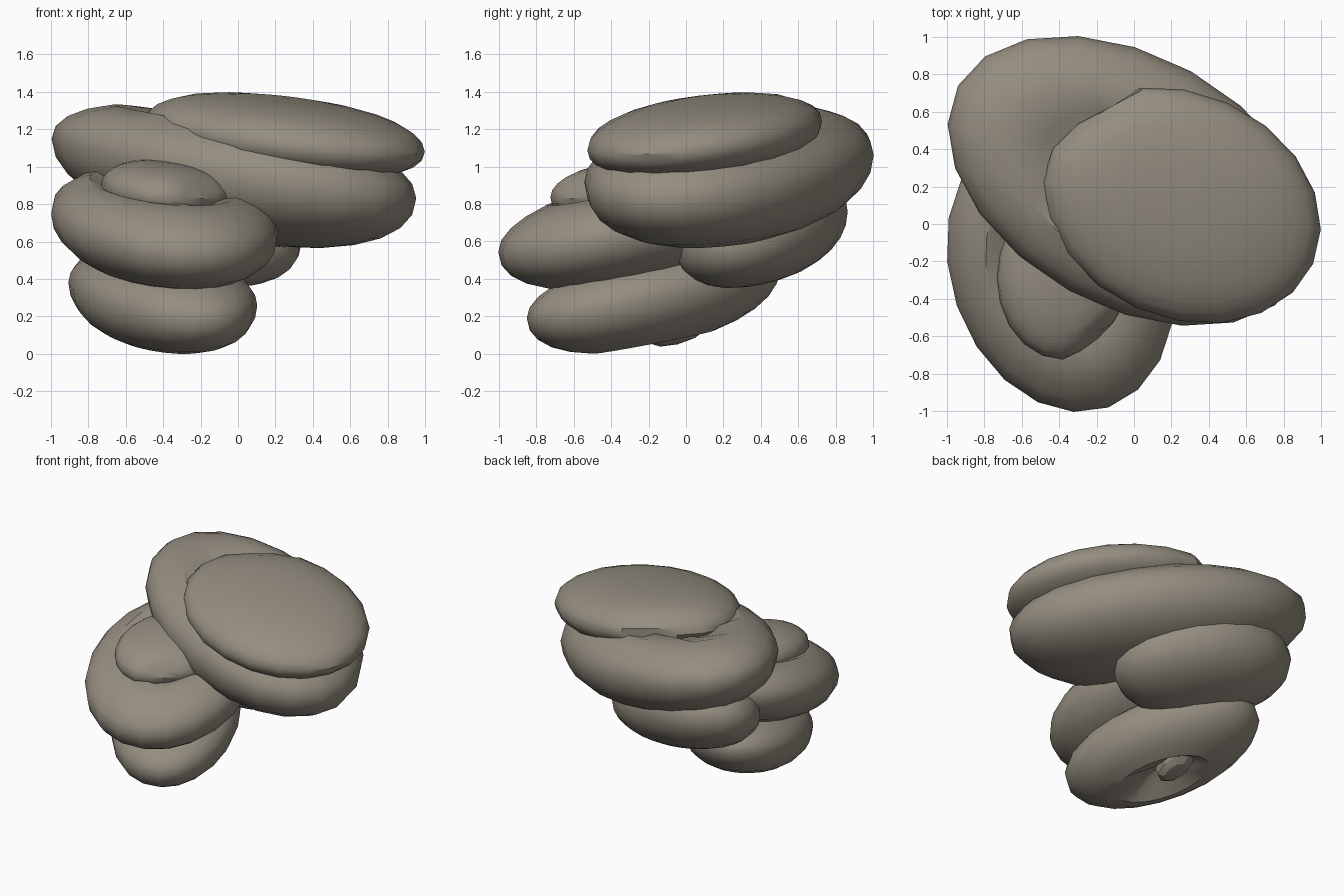
import bpy, bmesh, math, random
from mathutils import Vector

if "Cube" in bpy.data.objects:
    bpy.data.objects.remove(bpy.data.objects["Cube"])

random.seed(4)

stone = bpy.data.materials.new("warm grey stone")
stone.diffuse_color = (0.30, 0.268, 0.218, 1)
stone.use_nodes = True
stone.node_tree.nodes["Principled BSDF"].inputs["Base Color"].default_value = stone.diffuse_color
parts = []


def cushion(name, centre, radii, turn=0, slope=(0, 0), full=0.85,
            dent=0, dent_side=1, dent_size=0.5, pinch=None, seg=20, rings=14, angle=35):
    """Puffy ellipsoid: radii are long, short, height above and depth below its rim.
    Turned in plan, sheared to a slope, with an optional hollow on its top or
    bottom and a crumpled notch in its rim."""
    bm = bmesh.new()
    bmesh.ops.create_uvsphere(bm, u_segments=seg, v_segments=rings, radius=1)
    t = math.radians(turn)
    for v in bm.verts:
        x, y, z = v.co
        r = math.hypot(x, y)
        # fuller rim than a plain ellipsoid
        k = r ** (full - 1) if r > 1e-4 else 1
        x, y, rr = x * k, y * k, r * k
        up = z > 0
        z = math.copysign(abs(z) ** 0.95, z)
        # hollow with a crumpled lip
        if dent and z * dent_side > 0 and rr < dent_size:
            f = 1 - rr / dent_size
            z -= dent_side * dent * min(1, f * 1.8)
            if rr > dent_size * 0.4:
                z += random.uniform(-0.08, 0.08)
        x, y, z = x * radii[0], y * radii[1], z * (radii[2] if up else radii[3])
        x, y = x * math.cos(t) - y * math.sin(t), x * math.sin(t) + y * math.cos(t)
        # crumpled notch in the rim
        if pinch is not None and rr > 0.7:
            d = math.degrees(math.atan2(y, x)) - pinch
            d = abs((d + 180) % 360 - 180)
            if d < 26:
                s = 1 - (1 - d / 26) * random.uniform(0.05, 0.2)
                x, y = x * s, y * s
        v.co = Vector((x, y, z + slope[0] * x + slope[1] * y)) + Vector(centre)
    mesh = bpy.data.meshes.new(name)
    bm.to_mesh(mesh)
    bm.free()
    mesh.materials.append(stone)
    ob = bpy.data.objects.new(name, mesh)
    bpy.context.collection.objects.link(ob)
    bpy.ops.object.select_all(action='DESELECT')
    ob.select_set(True)
    bpy.context.view_layer.objects.active = ob
    bpy.ops.object.shade_smooth_by_angle(angle=math.radians(angle))
    parts.append(ob)
    return ob


# bottom cushion with a hollow underneath and a small nub inside it
cushion("bottom_cushion", (-0.40, -0.17, 0.32), (0.717, 0.445, 0.22, 0.285), turn=-65,
        slope=(-0.04, 0.18), full=0.88, dent=0.5, dent_side=-1, dent_size=0.38)
cushion("bottom_nub", (-0.41, -0.04, 0.14), (0.11, 0.17, 0.09, 0.09), slope=(0, 0.25),
        seg=8, rings=6, angle=20)

# front middle ring holding the small bulb
cushion("middle_ring", (-0.39, -0.24, 0.70), (0.778, 0.587, 0.25, 0.31), turn=-71,
        slope=(-0.06, 0.20), full=0.88, dent=0.6, dent_size=0.6)
cushion("small_bulb", (-0.38, -0.28, 0.87), (0.35, 0.44, 0.16, 0.16), slope=(-0.08, 0.08),
        pinch=-58)

# rear lump supporting the large disc
cushion("rear_lump", (-0.28, 0.41, 0.67), (0.64, 0.44, 0.28, 0.29), turn=-18,
        slope=(-0.10, 0.18))

# large tilted disc and the cap resting on it
cushion("large_disc", (-0.02, 0.235, 0.99), (1.05, 0.67, 0.30, 0.385), turn=-29,
        slope=(-0.15, 0.04), full=0.88, dent=0.5, dent_size=0.62)
cushion("top_cap", (0.255, 0.105, 1.165), (0.77, 0.60, 0.20, 0.20), turn=-24,
        slope=(-0.10, 0.09), pinch=138, full=0.82)

# stand the pile on the ground and centre it
pts = [v.co.copy() for o in parts for v in o.data.vertices]
lo = Vector([min(p[i] for p in pts) for i in range(3)])
hi = Vector([max(p[i] for p in pts) for i in range(3)])
shift = Vector((-(lo.x + hi.x) / 2, -(lo.y + hi.y) / 2, -lo.z))
for o in parts:
    for v in o.data.vertices:
        v.co += shift
